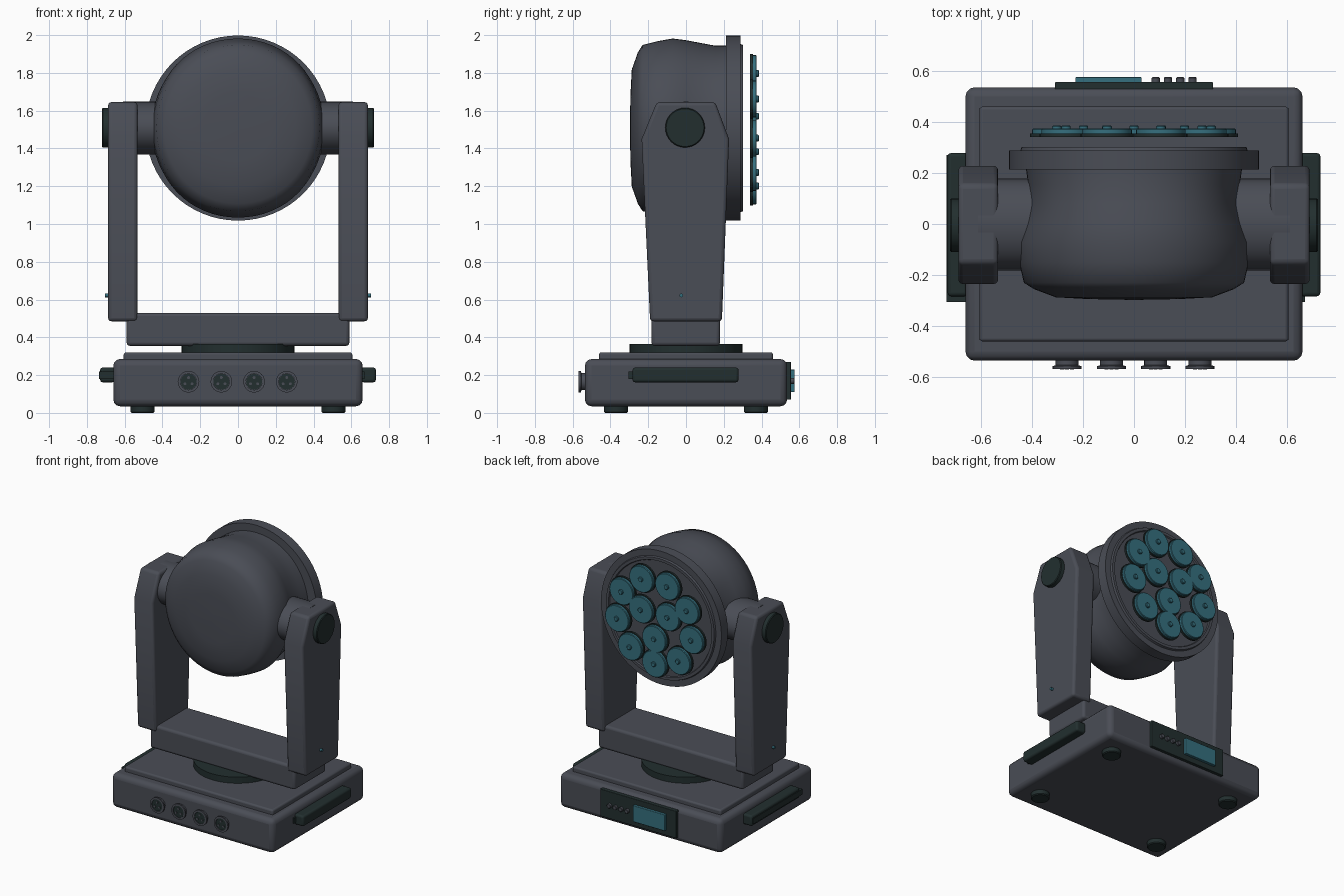
import bpy, bmesh, math
from mathutils import Matrix, Vector

if "Cube" in bpy.data.objects:
    bpy.data.objects.remove(bpy.data.objects["Cube"])


def material(name, rgb):
    m = bpy.data.materials.new(name)
    m.diffuse_color = (*rgb, 1)
    m.use_nodes = True
    m.node_tree.nodes["Principled BSDF"].inputs["Base Color"].default_value = m.diffuse_color
    return m


GREY = material("graphite grey", (0.068, 0.074, 0.092))
DARK = material("dark green black", (0.016, 0.028, 0.028))
TEAL = material("teal glass", (0.036, 0.16, 0.21))

# Rotations that turn the local z axis onto a world axis
AXES = {"z": Matrix.Identity(4),
        "x": Matrix.Rotation(math.pi / 2, 4, "Y"),
        "y": Matrix.Rotation(-math.pi / 2, 4, "X")}


def finish(name, bm, mat, bevel=0, angle=35, segments=3):
    bmesh.ops.recalc_face_normals(bm, faces=bm.faces)
    me = bpy.data.meshes.new(name)
    bm.to_mesh(me)
    bm.free()
    me.materials.append(mat)
    ob = bpy.data.objects.new(name, me)
    bpy.context.collection.objects.link(ob)
    if bevel:
        mod = ob.modifiers.new("bevel", "BEVEL")
        mod.width, mod.segments, mod.limit_method = bevel, segments, "ANGLE"
    bpy.ops.object.select_all(action="DESELECT")
    ob.select_set(True)
    bpy.context.view_layer.objects.active = ob
    bpy.ops.object.shade_smooth_by_angle(angle=math.radians(angle))
    return ob


def box(name, lo, hi, mat, bevel=0.0):
    bm = bmesh.new()
    lo, hi = Vector(lo), Vector(hi)
    bmesh.ops.create_cube(bm, size=1)
    for v in bm.verts:
        v.co = (lo + hi) / 2 + v.co * (hi - lo)
    return finish(name, bm, mat, bevel)


def lathe(name, profile, mat, axis="z", at=(0, 0, 0), n=40, angle=35, warp=None):
    """Revolve (radius, height) points; both ends are capped."""
    bm = bmesh.new()
    rings = [[bm.verts.new((r * math.cos(2 * math.pi * i / n),
                            r * math.sin(2 * math.pi * i / n), h)) for i in range(n)]
             for r, h in profile]
    for a, b in zip(rings, rings[1:]):
        for i in range(n):
            bm.faces.new((a[i], a[(i + 1) % n], b[(i + 1) % n], b[i]))
    bm.faces.new(rings[0])
    bm.faces.new(rings[-1])
    bm.transform(AXES[axis])
    if warp:
        for v in bm.verts:
            v.co = warp(v.co)
    bm.transform(Matrix.Translation(at))
    return finish(name, bm, mat, angle=angle)


def disc(name, r, h0, h1, mat, axis="z", at=(0, 0, 0), n=32, edge=0.0):
    prof = [(r, h0), (r, h1)]
    if edge:
        prof = [(r - edge, h0), (r, h0 + edge), (r, h1 - edge), (r - edge, h1)]
    return lathe(name, prof, mat, axis, at, n)


# Base housing, raised lid, feet and turntable
box("base_housing", (-0.66, -0.535, 0.035), (0.66, 0.535, 0.285), GREY, 0.035)
box("base_lid", (-0.605, -0.46, 0.27), (0.605, 0.46, 0.32), GREY, 0.012)
for x in (-0.505, 0.505):
    for y in (-0.37, 0.37):
        disc("foot", 0.063, 0, 0.05, DARK, at=(x, y, 0), edge=0.006)
disc("turntable", 0.298, 0.31, 0.365, DARK, n=48)

# Front connectors: flanged barrel, dark socket and pins
for x in (-0.262, -0.088, 0.085, 0.258):
    c = (x, 0, 0.165)
    lathe("connector_barrel", [(0.045, -0.53), (0.045, -0.553), (0.057, -0.557),
                               (0.057, -0.568), (0.043, -0.568), (0.043, -0.56)],
          GREY, "y", c, 24)
    disc("connector_socket", 0.042, -0.565, -0.555, DARK, "y", c, 24)
    for k in range(3):
        a = math.radians(90 + 120 * k)
        disc("connector_pin", 0.008, -0.57, -0.56, GREY, "y",
             (x + 0.022 * math.cos(a), 0, 0.165 + 0.022 * math.sin(a)), 10)

# Rear control panel with screen and buttons
box("control_panel", (-0.31, 0.525, 0.07), (0.31, 0.556, 0.27), DARK, 0.004)
box("screen", (-0.23, 0.55, 0.11), (0.03, 0.575, 0.23), TEAL, 0.004)
for x in (0.085, 0.133, 0.181, 0.229):
    disc("button", 0.016, 0.55, 0.575, GREY, "y", (x, 0, 0.17), 16, 0.003)

# Yoke crossbar
box("yoke_crossbar", (-0.59, -0.183, 0.355), (0.59, 0.18, 0.53), GREY, 0.018)

ARM = [(-0.19, 0.485), (0.19, 0.485), (0.228, 1.45), (0.155, 1.645),
       (-0.155, 1.645), (-0.235, 1.45)]
for s in (-1, 1):
    # Carry handle on the side of the base
    box("handle_mount", (s * 0.695 - 0.04, -0.305, 0.18), (s * 0.63 + 0.04, 0.27, 0.22), DARK)
    box("handle", (s * 0.69 - 0.04, -0.283, 0.162), (s * 0.69 + 0.04, 0.278, 0.24), DARK, 0.014)
    # Tapered yoke arm extruded from its side outline
    bm = bmesh.new()
    f = bm.faces.new([bm.verts.new((s * 0.61 - 0.078, y, z)) for y, z in ARM])
    ext = bmesh.ops.extrude_face_region(bm, geom=[f])["geom"]
    bmesh.ops.translate(bm, vec=(0.156, 0, 0),
                        verts=[v for v in ext if isinstance(v, bmesh.types.BMVert)])
    finish("yoke_arm", bm, GREY, 0.018)
    # Tilt pivot, outer cap and indicator light
    lathe("tilt_pivot", [(0.14, 0.38), (0.14, 0.61)], GREY, "x", (s * 0.99 if s < 0 else 0, 0, 1.508),
          warp=lambda co: Vector((co.x, co.y * 1.25, co.z)))
    disc("pivot_cap", 0.105, -0.05, 0.05, DARK, "x", (s * 0.67, -0.005, 1.51), edge=0.005)
    disc("indicator", 0.01, -0.015, 0.015, TEAL, "x", (s * 0.69, -0.025, 0.622), 12)


def pinch(co):
    """Narrow the head where the arms hold it."""
    k = 1 - 0.02 - 0.06 * math.exp(-((co.y - 0.06) / 0.11) ** 2)
    side = min(1, abs(co.x) / 0.4)
    return Vector((co.x * (1 - (1 - k) * side ** 2), co.y, co.z))


# Lamp head: domed housing, rim and front plate
C = (0, 0, 1.508)
lathe("head_housing", [(0.02, -0.297), (0.18, -0.294), (0.31, -0.287), (0.40, -0.255),
                       (0.44, -0.23), (0.46, -0.15), (0.474, -0.07), (0.465, 0.0),
                       (0.45, 0.08), (0.436, 0.155), (0.436, 0.23)],
      GREY, "y", C, 64, 70, pinch)
lathe("head_rim", [(0.43, 0.213), (0.49, 0.213), (0.49, 0.288), (0.445, 0.288),
                   (0.44, 0.302), (0.42, 0.302), (0.415, 0.292)], GREY, "y", C, 64)

# Twelve lenses: nine around three, each with dark rim, glass and centre bead
for count, radius in ((9, 0.307), (3, 0.125)):
    for k in range(count):
        a = -math.pi / 2 + 2 * math.pi * k / count
        p = (radius * math.cos(a), 0, C[2] + radius * math.sin(a))
        disc("lens_rim", 0.104, 0.34, 0.354, DARK, "y", p, 32)
        disc("lens_glass", 0.097, 0.35, 0.374, TEAL, "y", p, 32, 0.004)
        disc("lens_bead", 0.018, 0.37, 0.386, TEAL, "y", p, 12, 0.004)
